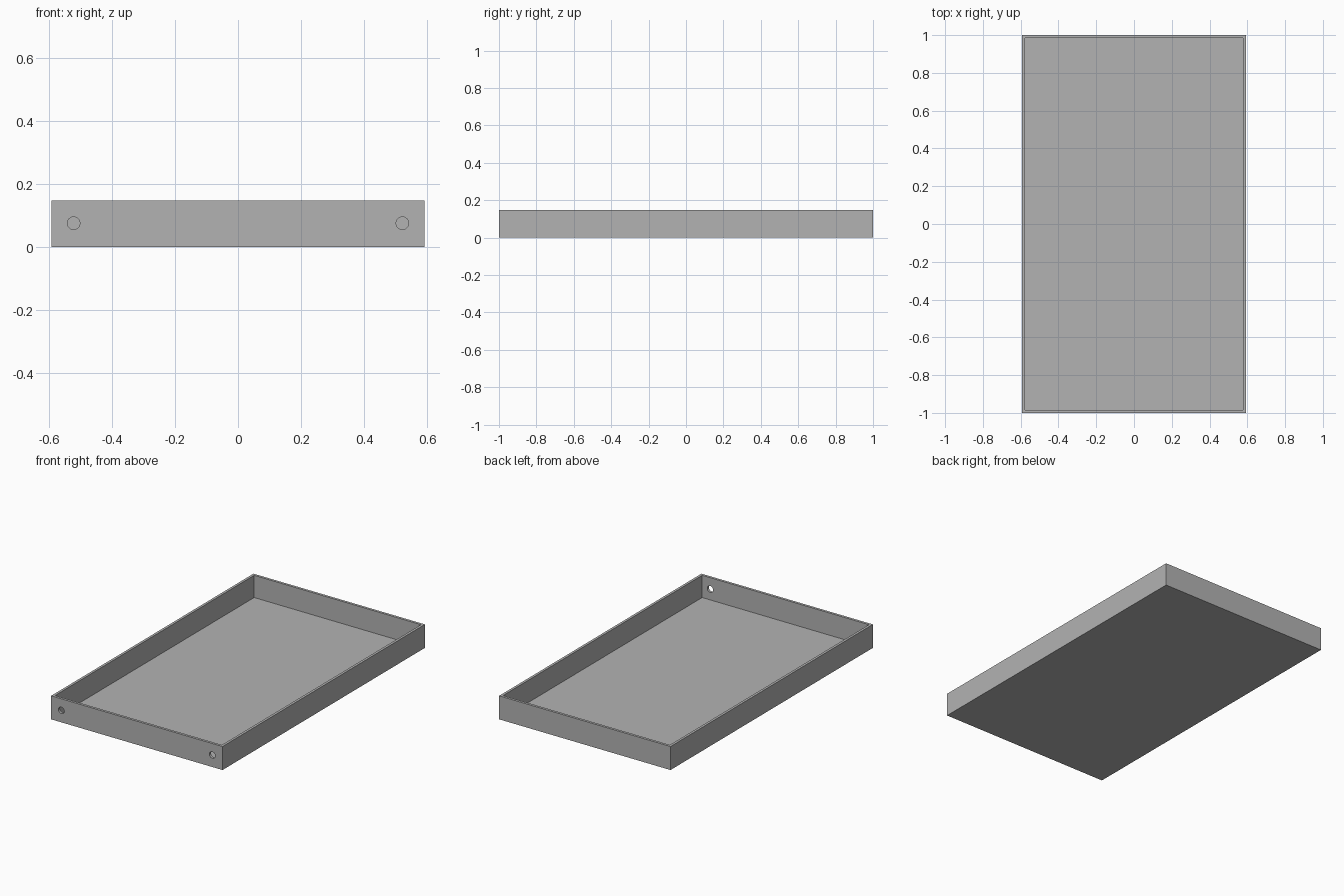
import bpy
import math

WIDTH, DEPTH, HEIGHT = 1.186, 2.0, 0.147
WALL, FLOOR = 0.016, 0.008
HOLE_X, HOLE_Z, HOLE_RADIUS = 0.522, 0.075, 0.02

if "Cube" in bpy.data.objects:
    bpy.data.objects.remove(bpy.data.objects["Cube"], do_unlink=True)

# Plain grey sheet metal
grey = bpy.data.materials.new("plain_grey")
grey.use_nodes = True
grey.diffuse_color = (0.45, 0.45, 0.45, 1)
grey.node_tree.nodes["Principled BSDF"].inputs["Base Color"].default_value = grey.diffuse_color


def box(name, size, location):
    bpy.ops.mesh.primitive_cube_add(size=1, location=location)
    obj = bpy.context.object
    obj.name = name
    obj.scale = size
    bpy.ops.object.transform_apply(location=False, rotation=False, scale=True)
    obj.data.materials.append(grey)
    return obj


def cut(target, cutter):
    mod = target.modifiers.new("cut_" + cutter.name, "BOOLEAN")
    mod.operation = "DIFFERENCE"
    mod.solver = "EXACT"
    mod.object = cutter
    bpy.context.view_layer.objects.active = target
    bpy.ops.object.modifier_apply(modifier=mod.name)
    bpy.data.objects.remove(cutter, do_unlink=True)


# Open tray, hollowed from a solid block
tray = box("tray", (WIDTH, DEPTH, HEIGHT), (0, 0, HEIGHT / 2))
cut(tray, box("tray_hollow", (WIDTH - 2 * WALL, DEPTH - 2 * WALL, HEIGHT),
              (0, 0, FLOOR + HEIGHT / 2)))

# Round holes through the front wall
for side in (-1, 1):
    bpy.ops.mesh.primitive_cylinder_add(
        vertices=32, radius=HOLE_RADIUS, depth=WALL * 4,
        location=(side * HOLE_X, -DEPTH / 2, HOLE_Z), rotation=(math.pi / 2, 0, 0))
    hole = bpy.context.object
    hole.name = "hole_cutter"
    hole.data.materials.append(grey)
    cut(tray, hole)

# Smooth hole walls, sharp tray edges
bpy.ops.object.select_all(action="DESELECT")
tray.select_set(True)
bpy.context.view_layer.objects.active = tray
bpy.ops.object.shade_smooth_by_angle(angle=math.radians(30))
